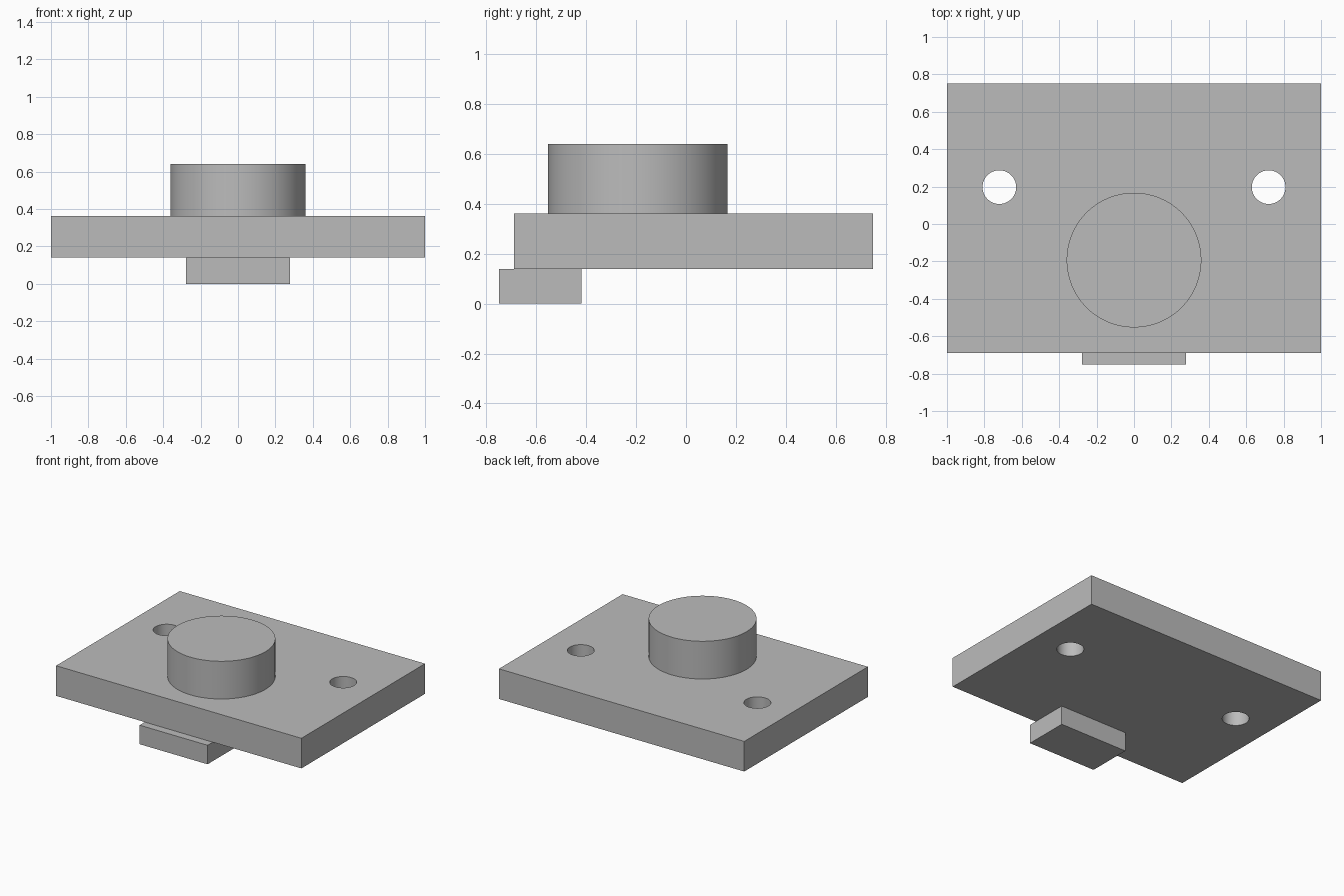
import bpy
import math

cube = bpy.data.objects.get("Cube")
if cube:
    bpy.data.objects.remove(cube, do_unlink=True)

grey = bpy.data.materials.new("plain grey")
grey.use_nodes = True
colour = (0.5, 0.5, 0.5, 1)
grey.diffuse_color = colour
grey.node_tree.nodes["Principled BSDF"].inputs["Base Color"].default_value = colour


def finish(name):
    obj = bpy.context.object
    obj.name = obj.data.name = name
    obj.data.materials.append(grey)
    return obj


def box(name, low, high):
    centre = [(a + b) / 2 for a, b in zip(low, high)]
    bpy.ops.mesh.primitive_cube_add(size=1, location=centre)
    bpy.context.object.scale = [b - a for a, b in zip(low, high)]
    bpy.ops.object.transform_apply(location=False, rotation=False, scale=True)
    return finish(name)


def cylinder(name, x, y, radius, bottom, top, sides):
    bpy.ops.mesh.primitive_cylinder_add(
        vertices=sides, radius=radius, depth=top - bottom,
        location=(x, y, (bottom + top) / 2))
    return finish(name)


def smooth(obj):
    bpy.ops.object.select_all(action="DESELECT")
    obj.select_set(True)
    bpy.context.view_layer.objects.active = obj
    bpy.ops.object.shade_smooth_by_angle(angle=math.radians(30))


# Main plate
plate = box("base_plate", (-1, -0.69, 0.14), (1, 0.75, 0.362))

# Two round through holes, one on each side
for side in (-1, 1):
    cutter = cylinder("hole_cutter", side * 0.72, 0.197, 0.09, 0, 0.6, 64)
    cutter.hide_render = True
    cut = plate.modifiers.new("hole", "BOOLEAN")
    cut.operation = "DIFFERENCE"
    cut.solver = "EXACT"
    cut.object = cutter
    bpy.context.view_layer.objects.active = plate
    bpy.ops.object.modifier_apply(modifier=cut.name)
    bpy.data.objects.remove(cutter, do_unlink=True)
smooth(plate)

# Round boss on top
smooth(cylinder("round_boss", 0, -0.193, 0.36, 0.362, 0.64, 128))

# Tab under the front edge
box("front_tab", (-0.277, -0.75, 0), (0.277, -0.42, 0.14))
